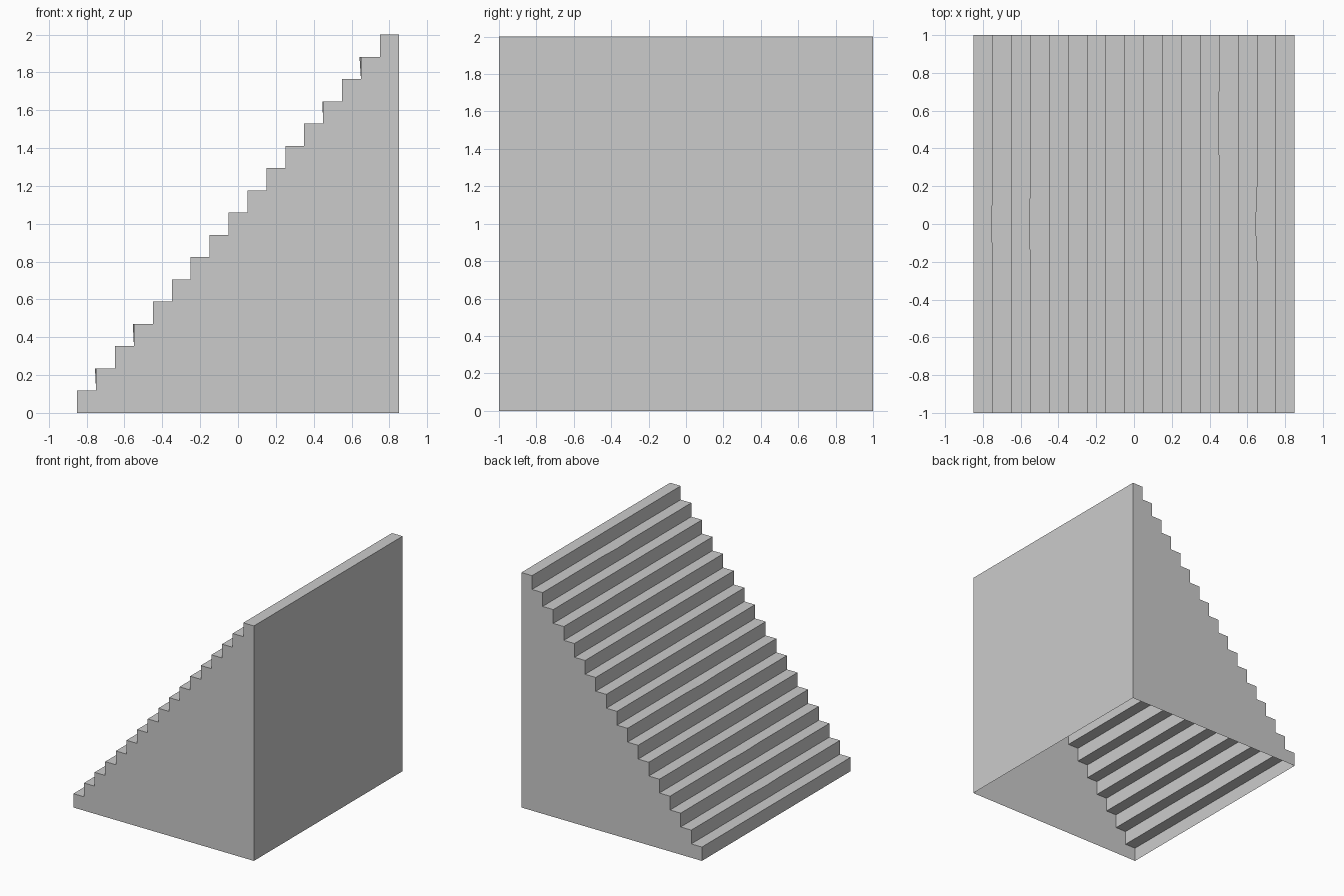
import bpy, bmesh

if "Cube" in bpy.data.objects:
    bpy.data.objects.remove(bpy.data.objects["Cube"])

N = 17                      # number of steps
RUN, RISE = 0.1, 2.0 / 17   # tread depth and riser height
X0, X1 = -0.85, 0.85
YS = [-1, -0.8, -0.5, -0.3, -0.2, 0, 0.2, 0.3, 0.5, 0.8, 1]

# Slightly worn nosings: step index -> (x shift, z shift, y from, y to)
WORN = {1: (-0.006, 0, -0.1, 0.1), 3: (-0.006, 0, -0.1, 0.1),
        7: (0, -0.005, -0.1, 0.1), 13: (-0.004, 0, 0.4, 0.6),
        15: (-0.008, 0, -0.1, 0.1)}


def make_object(name, bm):
    bmesh.ops.remove_doubles(bm, verts=bm.verts, dist=1e-5)
    mesh = bpy.data.meshes.new(name)
    bm.to_mesh(mesh)
    bm.free()
    obj = bpy.data.objects.new(name, mesh)
    bpy.context.collection.objects.link(obj)
    return obj


# Stepped profile in x, z; each step adds a riser foot and a nosing
profile = []
for i in range(N):
    x = X0 + i * RUN
    profile += [(x, i * RISE, None), (x, (i + 1) * RISE, i)]
profile.append((X1, 2.0, None))

# Staircase shell: open underneath
bm = bmesh.new()
rows = []
for y in YS:
    row = []
    for x, z, step in profile:
        dx, dz, lo, hi = WORN.get(step, (0, 0, 9, 9))
        if not lo <= y <= hi:
            dx = dz = 0
        row.append(bm.verts.new((x + dx, y, z + dz)))
    rows.append(row)

# Treads and risers
for a, b in zip(rows, rows[1:]):
    for j in range(len(profile) - 1):
        bm.faces.new((a[j], a[j + 1], b[j + 1], b[j])).normal_flip()

# Side walls, one upright strip per step
for y in (-1, 1):
    for i in range(N):
        x, h = X0 + i * RUN, (i + 1) * RISE
        pts = [(x, y, 0), (x + RUN, y, 0), (x + RUN, y, h), (x, y, h)]
        if y > 0:
            pts.reverse()
        bm.faces.new([bm.verts.new(p) for p in pts])

# Tall back wall
bm.faces.new([bm.verts.new(p) for p in
              ((X1, -1, 0), (X1, 1, 0), (X1, 1, 2), (X1, -1, 2))])

make_object("staircase", bm)
